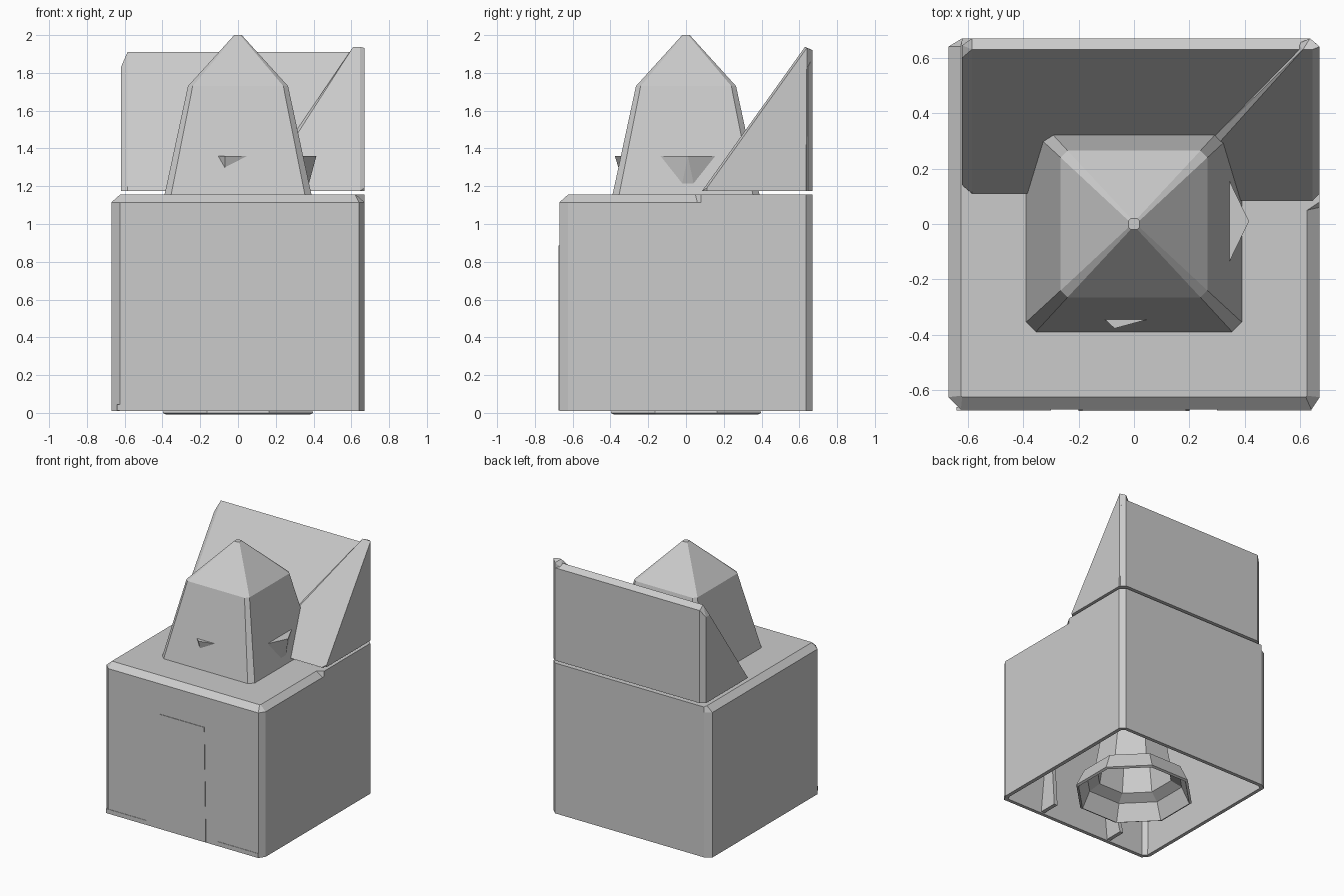
import bpy, bmesh, math
from mathutils import Vector

cube = bpy.data.objects.get("Cube")
if cube:
    bpy.data.objects.remove(cube)

stone = bpy.data.materials.new("plain_grey")
stone.use_nodes = True
GREY = (0.6, 0.6, 0.6, 1)
stone.diffuse_color = GREY
stone.node_tree.nodes["Principled BSDF"].inputs["Base Color"].default_value = GREY


def finish(name, bm):
    bmesh.ops.recalc_face_normals(bm, faces=bm.faces)
    mesh = bpy.data.meshes.new(name)
    bm.to_mesh(mesh)
    bm.free()
    mesh.materials.append(stone)
    ob = bpy.data.objects.new(name, mesh)
    bpy.context.collection.objects.link(ob)
    return ob


def hull(name, points):
    """Convex solid around a few corner points."""
    bm = bmesh.new()
    for p in points:
        bm.verts.new(p)
    bmesh.ops.convex_hull(bm, input=bm.verts)
    bmesh.ops.dissolve_limit(bm, angle_limit=0.01, verts=bm.verts, edges=bm.edges)
    return finish(name, bm)


def loft(name, rings, thickness=0):
    """Skin a stack of rings, capped on top, with an open underside."""
    bm = bmesh.new()
    rows = [[bm.verts.new(p) for p in ring] for ring in rings]
    for low, high in zip(rows, rows[1:]):
        for i in range(len(low)):
            j = (i + 1) % len(low)
            bm.faces.new((low[i], low[j], high[j], high[i]))
    bm.faces.new(rows[-1])
    ob = finish(name, bm)
    if thickness:
        mod = ob.modifiers.new("shell", "SOLIDIFY")
        mod.thickness = thickness
        mod.offset = -1
    return ob


def chamfered_square(w, c, z):
    return [(sx * a, sy * b, z) for sx, sy, a, b in (
        (-1, -1, w - c, w), (1, -1, w - c, w), (1, -1, w, w - c), (1, 1, w, w - c),
        (1, 1, w - c, w), (-1, 1, w - c, w), (-1, 1, w, w - c), (-1, -1, w, w - c))]


# Hollow main block, chamfered on top except beneath the rear wedge
wall = [(-.625, -.67), (.64, -.67), (.67, -.625), (.67, .06), (.67, .08),
        (.67, .635), (.635, .67), (-.62, .67), (-.67, .64), (-.67, -.625)]
roof = [(-.62, -.625), (.62, -.625), (.625, -.62), (.625, .05), (.67, .08),
        (.67, .635), (.635, .67), (-.62, .67), (-.625, .64), (-.625, -.62)]
loft("main_block", [[(x, y, .01) for x, y in wall],
                    [(x, y, 1.115) for x, y in wall],
                    [(x, y, 1.155) for x, y in roof]], 0.03)

# Tapered tower with pyramid cap
loft("tower", [chamfered_square(.39, .035, 1.15),
               chamfered_square(.265, .025, 1.73),
               chamfered_square(.02, .008, 2.0)])

# Pointed ledges on the tower
hull("front_ledge", [(-.11, -.34, 1.36), (.065, -.34, 1.36),
                     (-.07, -.377, 1.36), (-.07, -.355, 1.29)])
hull("side_ledge", [(.335, -.155, 1.36), (.335, .175, 1.36), (.415, .01, 1.36),
                    (.376, -.02, 1.215), (.376, .04, 1.215), (.34, .01, 1.215)])

# Rear wedge, floating just above the block
full = [(.11, 1.175), (.67, 1.175), (.67, 1.88), (.63, 1.91)]
inset = [(.14, 1.175), (.645, 1.175), (.645, 1.83), (.6, 1.83)]
hull("rear_wedge", [(x, y, z) for x, side in ((-.62, inset), (-.585, full), (.635, full))
                    for y, z in side]
     + [(.665, y, z) for y, z in inset])

# Raised corner of the wedge, cut off along a diagonal


def slope(x, y, lift=0.0):
    return (x, y, 1.175 + 1.4 * (y - .085) + lift)


hull("wedge_corner", [slope(.12, .085), slope(.645, .085), slope(.645, .63),
                      slope(.61, .63), slope(.67, .11, -.02), slope(.67, .64, -.02),
                      (.67, .11, 1.175), (.67, .635, 1.175), (.635, .67, 1.175),
                      (.635, .67, 1.92), (.59, .65, 1.88), slope(.1, .13, -.05)])

# Door plate and low strips on the front
hull("door", [(x * s, y, z) for s in (-1, 1) for y in (-.66, -.674)
              for x, z in ((.2, .012), (.187, .885))])
for side, name in ((-1, "right"), (1, "left")):
    hull(name + "_front_strip", [(side * x, y, z) for x in (.3, .64)
                                 for y in (-.66, -.673) for z in (.012, .045)])
    # Buttresses inside the block behind the door
    hull(name + "_buttress", [(side * (x + dx), y, z) for dx in (0, .03) for x, y, z in (
        (.29, -.65, .02), (.29, -.5, .02), (.21, -.65, .92))])

# Stepped eight-sided vessel under the block
loft("inner_vessel", [[(r * math.cos(math.pi * (k + .5) / 4),
                        r * math.sin(math.pi * (k + .5) / 4), z) for k in range(8)]
                      for r, z in ((.43, 0), (.37, .13), (.29, .17), (.25, .4))], 0.02)
